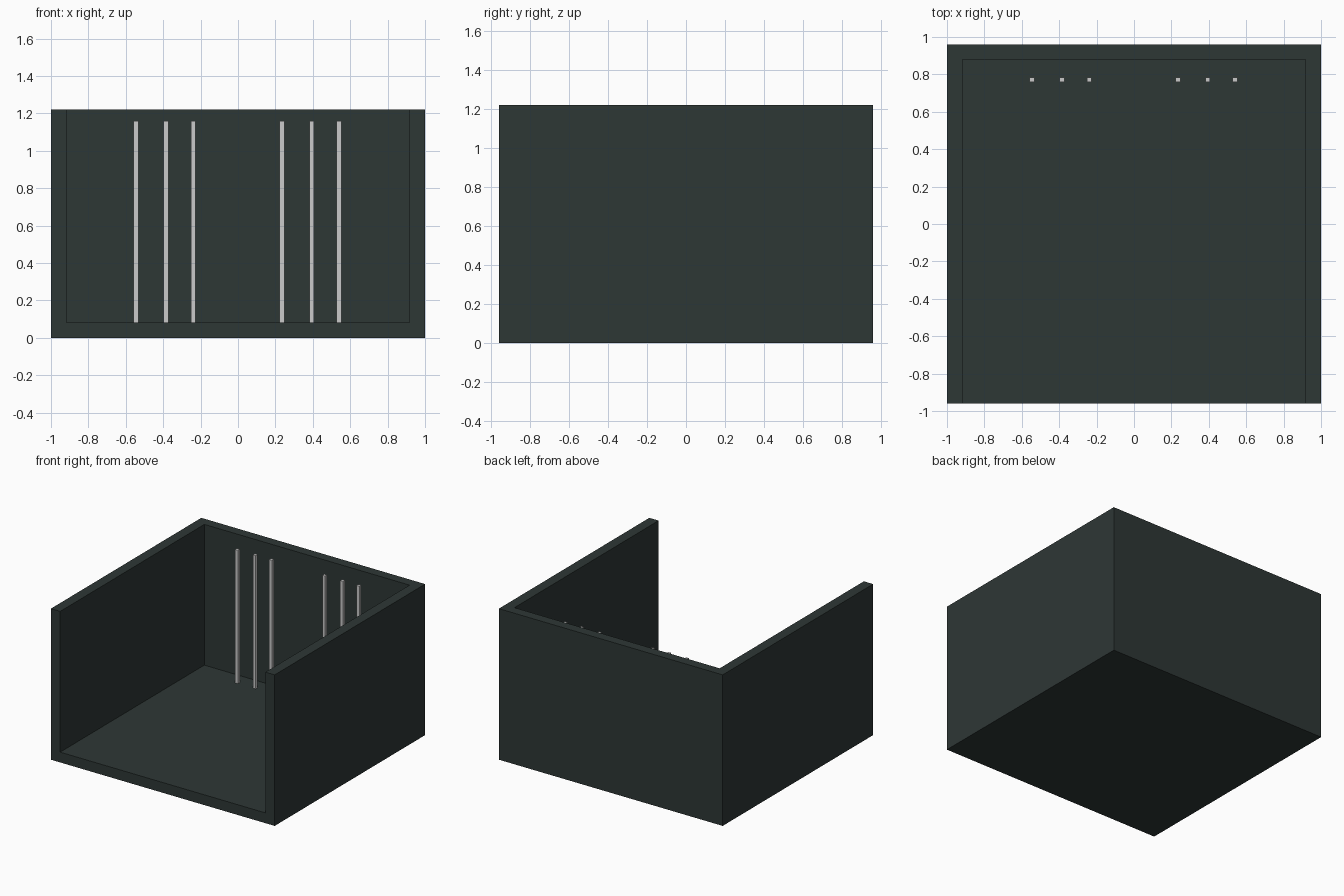
import bpy
import bmesh
from mathutils import Matrix, Vector

if "Cube" in bpy.data.objects:
    bpy.data.objects.remove(bpy.data.objects["Cube"])


def material(name, rgb):
    m = bpy.data.materials.new(name)
    m.diffuse_color = (*rgb, 1.0)
    m.use_nodes = True
    m.node_tree.nodes["Principled BSDF"].inputs["Base Color"].default_value = m.diffuse_color
    return m


def box(name, lo, hi, mat=None):
    """Axis-aligned box between two corners."""
    lo, hi = Vector(lo), Vector(hi)
    bm = bmesh.new()
    bmesh.ops.create_cube(bm, size=1.0, matrix=Matrix.Diagonal((*(hi - lo), 1.0)))
    mesh = bpy.data.meshes.new(name)
    bm.to_mesh(mesh)
    bm.free()
    obj = bpy.data.objects.new(name, mesh)
    obj.location = (lo + hi) / 2
    bpy.context.collection.objects.link(obj)
    if mat:
        mesh.materials.append(mat)
    return obj


dark = material("dark slate", (0.027, 0.038, 0.036))
grey = material("light grey", (0.60, 0.60, 0.60))

DEPTH, HEIGHT, WALL = 0.96, 1.22, 0.083

# Shell: floor, two sides and back, open at the top and front
shell = box("shell", (-1, -DEPTH, 0), (1, DEPTH, HEIGHT), dark)
cutter = box("shell_cutter", (-1 + WALL, -DEPTH - 0.2, WALL),
             (1 - WALL, DEPTH - WALL + 0.003, HEIGHT + 0.2), dark)
cutter.hide_render = True
cut = shell.modifiers.new("hollow", 'BOOLEAN')
cut.operation = 'DIFFERENCE'
cut.solver = 'EXACT'
cut.object = cutter
bpy.context.view_layer.objects.active = shell
bpy.ops.object.modifier_apply(modifier=cut.name)
bpy.data.objects.remove(cutter)

# Two groups of three upright square bars near the back wall
R, BAR_Y = 0.0125, 0.771
for i, x in enumerate((-0.545, -0.385, -0.24, 0.235, 0.395, 0.54)):
    box(f"bar_{i + 1}", (x - R, BAR_Y - R, WALL), (x + R, BAR_Y + R, 1.16), grey)
